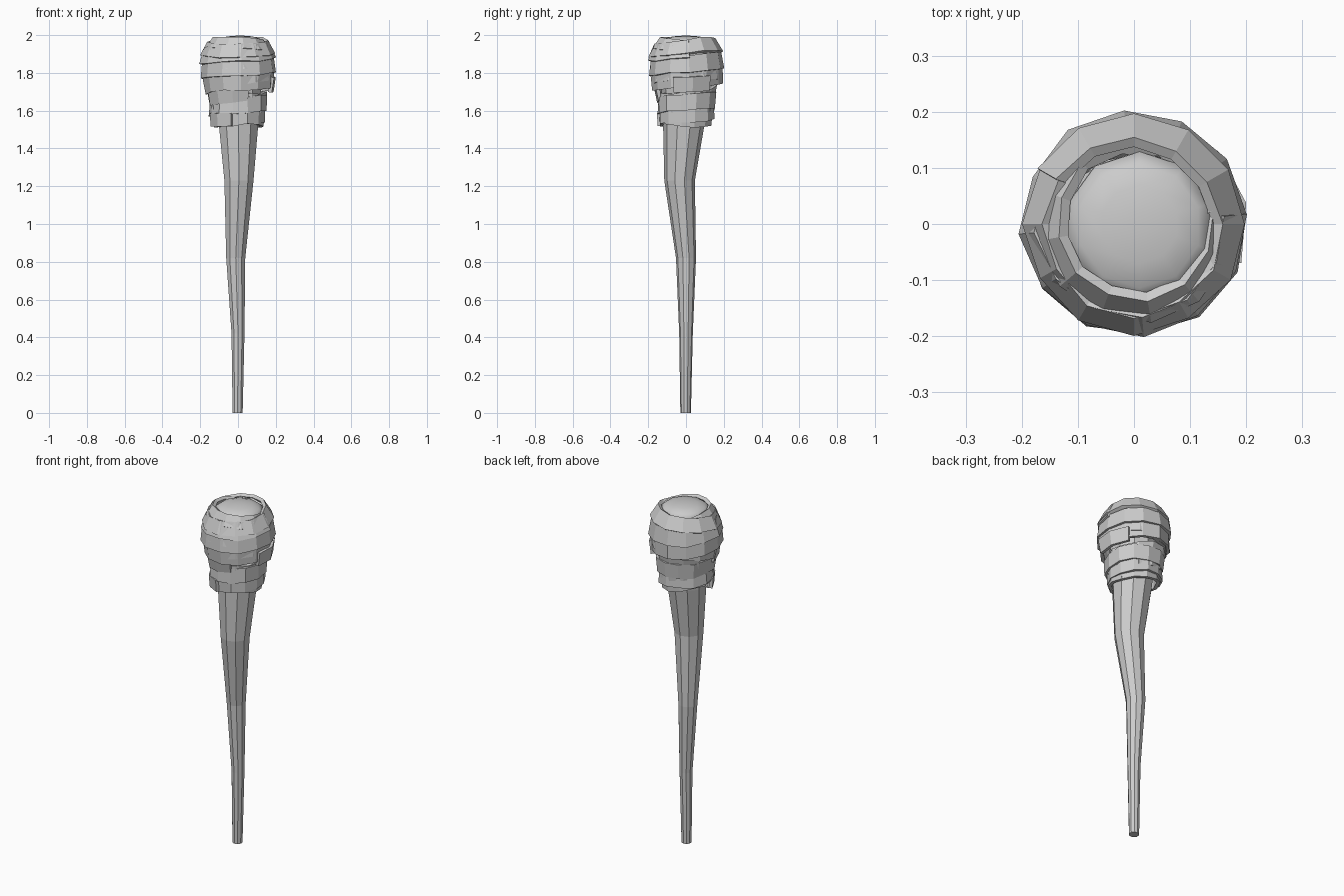
import bpy, math, random
from mathutils import Vector

if "Cube" in bpy.data.objects:
    bpy.data.objects.remove(bpy.data.objects["Cube"])

random.seed(4)


def make_object(name, verts, faces, smooth=False):
    mesh = bpy.data.meshes.new(name)
    mesh.from_pydata(verts, [], faces)
    mesh.update()
    for p in mesh.polygons:
        p.use_smooth = smooth
    ob = bpy.data.objects.new(name, mesh)
    bpy.context.collection.objects.link(ob)
    return ob


def loft(name, stations, sides=10, smooth=False, bottom=False):
    """Skin round rings (cx, cy, z, radius); the top is closed."""
    verts, faces = [], []
    for cx, cy, z, r in stations:
        for i in range(sides):
            a = 2 * math.pi * i / sides + math.pi / 2
            verts.append((cx + r * math.cos(a), cy + r * math.sin(a), z))
    for s in range(len(stations) - 1):
        for i in range(sides):
            j = (i + 1) % sides
            a, b = s * sides, (s + 1) * sides
            faces.append((a + i, a + j, b + j, b + i))
    top = (len(stations) - 1) * sides
    faces.append(tuple(range(top, top + sides)))
    if bottom:
        faces.append(tuple(reversed(range(sides))))
    return make_object(name, verts, faces, smooth)


# Bent, tapering wooden shaft
loft("shaft", [(-0.002, -0.002, 0, 0.028), (0, 0, 0.42, 0.036),
               (-0.012, 0, 0.82, 0.053), (0.005, -0.034, 1.23, 0.081),
               (0.003, -0.012, 1.52, 0.109), (0.005, -0.005, 1.75, 0.128),
               (0.01, -0.006, 1.95, 0.136)], bottom=True)

# Softly domed end of the torch head
loft("domed_top", [(0.01, -0.006, 1.90, 0.133), (0.01, -0.006, 1.963, 0.135),
                   (0.01, -0.004, 1.982, 0.11), (0.01, 0, 1.993, 0.07),
                   (0.01, 0, 1.997, 0.02)], smooth=True)

# Outer radius of the cloth bundle by height
PROFILE = [(1.50, 0.128), (1.57, 0.148), (1.66, 0.150), (1.71, 0.172),
           (1.76, 0.188), (1.85, 0.193), (1.92, 0.184), (1.96, 0.164),
           (2.00, 0.145)]


def bundle_radius(z):
    z = min(max(z, PROFILE[0][0]), PROFILE[-1][0])
    for (z0, r0), (z1, r1) in zip(PROFILE, PROFILE[1:]):
        if z <= z1:
            return r0 + (r1 - r0) * (z - z0) / (z1 - z0)


def wrap(name, start, turns, z0, z1, width, offset=0.0, tilt=0.0, tilt_dir=0.0):
    """Flat-faceted cloth strip wound round the head."""
    n = round(turns * 12)
    verts, faces = [], []
    for i in range(n + 1):
        t = i / n
        a = math.radians(start) + 2 * math.pi * turns * t
        zc = z0 + (z1 - z0) * t + tilt * math.cos(a - math.radians(tilt_dir))
        zc += random.uniform(-0.006, 0.006)
        wob = random.uniform(-0.004, 0.004)
        for edge, flare in ((-0.5, 0.007), (0.5, -0.003)):
            z = min(max(zc + edge * width, 1.51), 1.99)
            r = bundle_radius(z) + offset + flare + wob
            verts.append((r * math.cos(a), r * math.sin(a), z))
    for i in range(n):
        k = 2 * i
        faces.append((k, k + 2, k + 3, k + 1))
    ob = make_object(name, verts, faces)
    m = ob.modifiers.new("cloth_thickness", 'SOLIDIFY')
    m.thickness = 0.02
    m.offset = -1
    return ob


# Lower group of wraps
wrap("lower_wrap", 200, 2.25, 1.555, 1.69, 0.085)
wrap("lower_cross_wrap", 20, 1.0, 1.575, 1.575, 0.08, -0.006, 0.025, 200)
wrap("lower_under_wrap", 60, 1.25, 1.63, 1.68, 0.10, -0.010, 0.02, 150)

# Upper, thicker group of wraps
wrap("upper_wrap", 185, 2.5, 1.735, 1.925, 0.09, 0.003)
wrap("upper_cross_wrap", 90, 1.0, 1.79, 1.79, 0.10, -0.006, 0.03, 20)
wrap("upper_under_wrap", 250, 1.25, 1.86, 1.90, 0.11, -0.008, 0.02, 120)
wrap("rim_wrap", 150, 1.0, 1.935, 1.935, 0.07, 0.002, 0.018, 70)
wrap("rim_inner_wrap", 10, 1.0, 1.95, 1.95, 0.06, -0.010, 0.015, 250)

# Loose cloth ends
wrap("loose_end_side", -20, 0.17, 1.73, 1.74, 0.08, 0.015)
wrap("loose_end_low", 195, 0.17, 1.55, 1.55, 0.07, 0.010)
